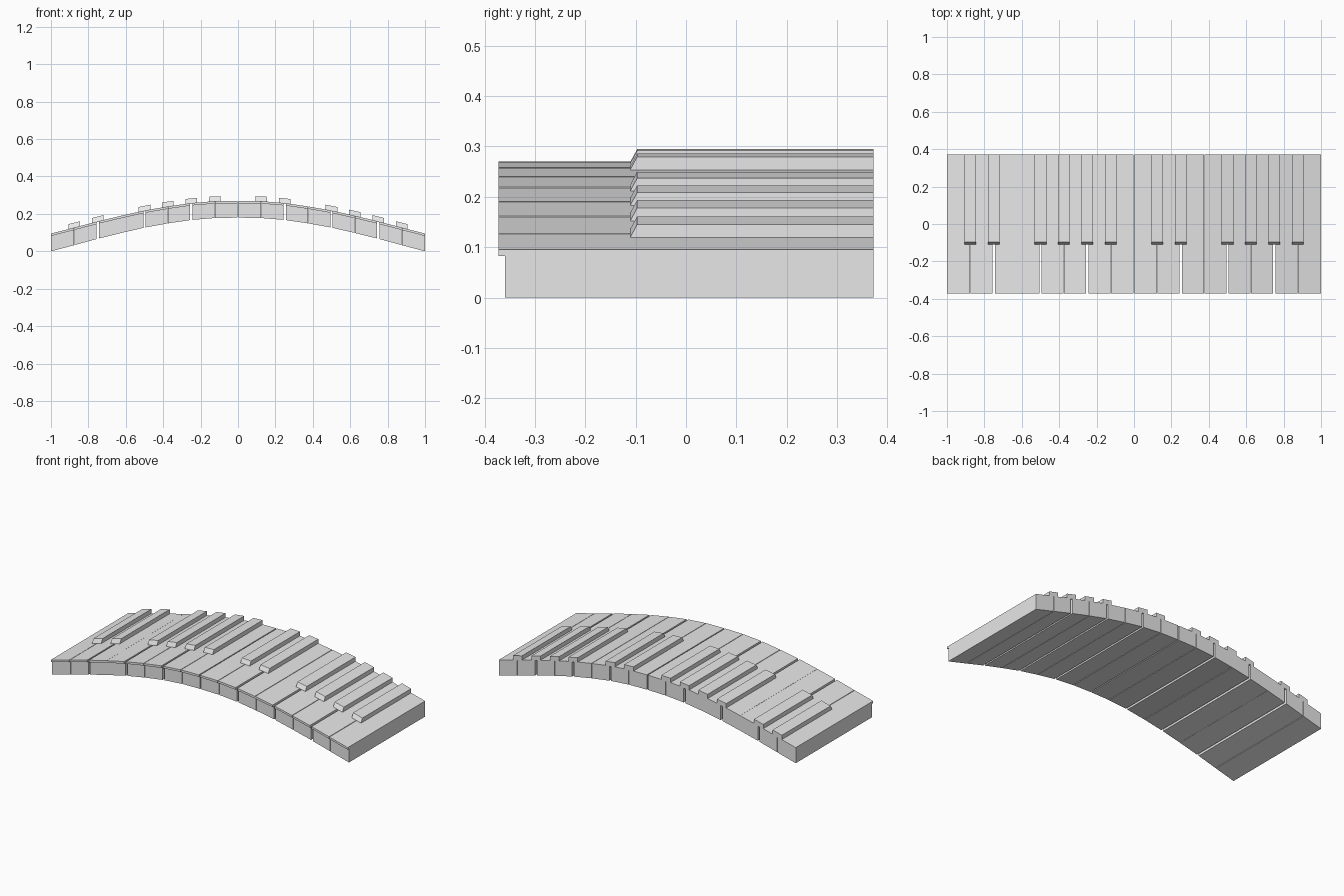
import bpy

cube = bpy.data.objects.get("Cube")
if cube:
    bpy.data.objects.remove(cube, do_unlink=True)

grey = bpy.data.materials.new("light grey")
grey.use_nodes = True
grey.diffuse_color = (0.8, 0.8, 0.8, 1)
grey.node_tree.nodes["Principled BSDF"].inputs["Base Color"].default_value = grey.diffuse_color

KEY = 0.125                      # width of a wide key
FRONT, BACK = -0.372, 0.372
# Height of the arched top surface at each key boundary, from the middle outwards
ARCH = [0.27, 0.268, 0.258, 0.24, 0.218, 0.19, 0.16, 0.127, 0.095]


def arch(x):
    """Top surface height, straight across each key."""
    t = min(abs(x) / KEY, 8)
    i = min(int(t), 7)
    return ARCH[i] + (ARCH[i + 1] - ARCH[i]) * (t - i)


def thickness(x):
    return 0.09 + 0.005 * x * x


def extruded(name, x0, x1, profile):
    """Join two side profiles of (y, z) points, one at each x, into a solid."""
    sides = [[(x, y, z) for y, z in profile(x)] for x in (x0, x1)]
    n = len(sides[0])
    faces = [tuple(range(n)), tuple(reversed(range(n, 2 * n)))]
    faces += [(i, n + i, n + (i + 1) % n, (i + 1) % n) for i in range(n)]
    mesh = bpy.data.meshes.new(name)
    mesh.from_pydata(sides[0] + sides[1], [], [tuple(reversed(f)) for f in faces])
    mesh.materials.append(grey)
    obj = bpy.data.objects.new(name, mesh)
    bpy.context.collection.objects.link(obj)


def wide_profile(x):
    """Body with a thin lip overhanging at the front."""
    top = arch(x)
    low, lip = top - thickness(x), top - 0.013
    return [(BACK, low), (BACK, top), (FRONT, top),
            (FRONT, lip), (FRONT + 0.012, lip), (FRONT + 0.012, low)]


def raised_profile(x):
    """Narrow key with a sloping front, sunk slightly into the keys below."""
    top = arch(x)
    return [(BACK, top - 0.003), (BACK, top + 0.026), (-0.097, top + 0.026),
            (-0.11, top + 0.002), (-0.11, top - 0.003)]


def half_gap(i):
    """Half the slot width at boundary i, counted from the middle."""
    if abs(i) == 8:
        return 0
    if i == 0:
        return 0.003
    if i == -5:
        return 0.0004
    return 0.006 if i % 2 == 0 else 0.0015


# Wide keys
for i in range(-8, 8):
    extruded("wide_key", i * KEY + half_gap(i), (i + 1) * KEY - half_gap(i + 1), wide_profile)

# Raised narrow keys, missing at three of the boundaries
for i in range(-7, 8):
    if i not in (-5, 0, 3):
        extruded("raised_key", i * KEY - 0.031, i * KEY + 0.031, raised_profile)
